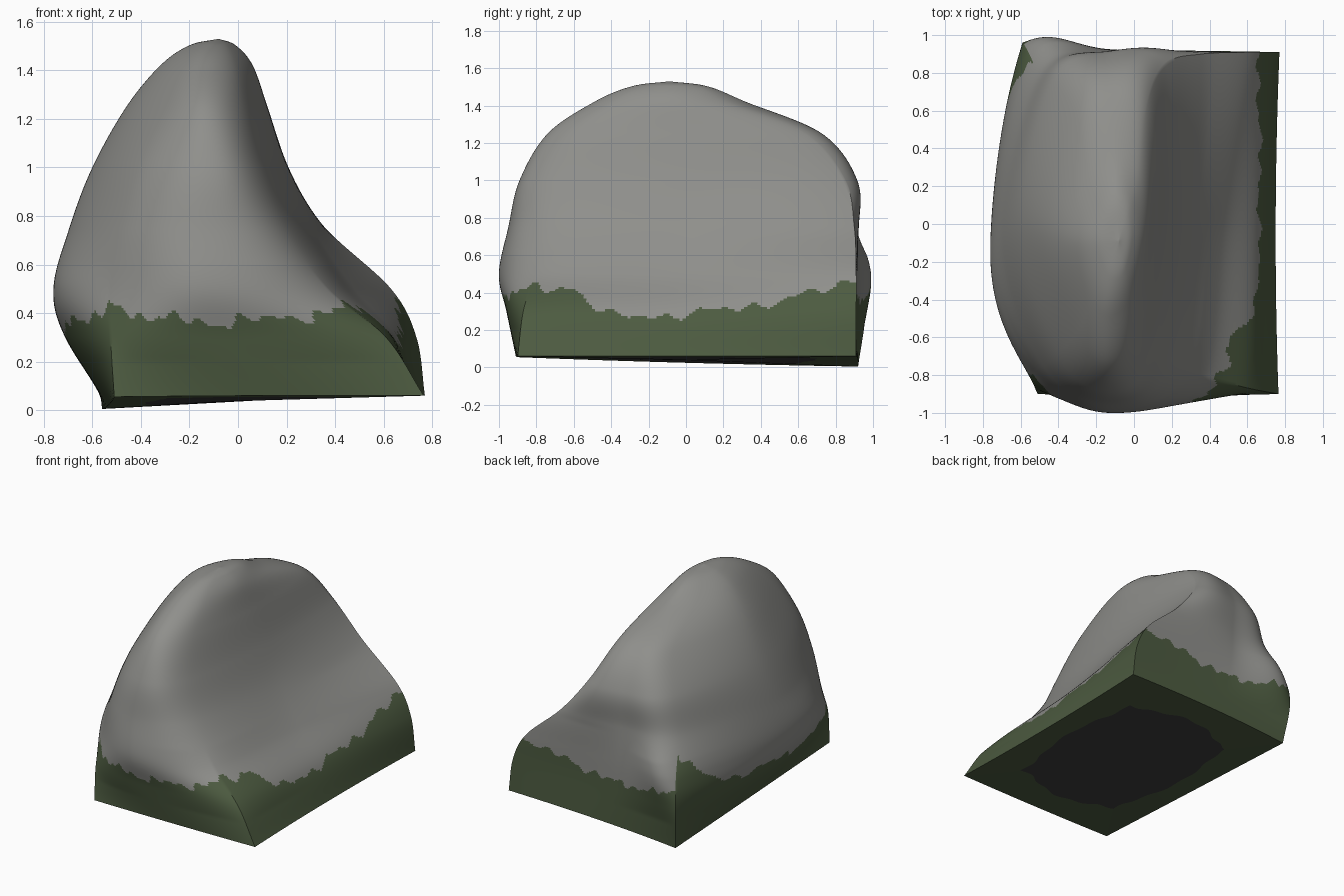
import bpy, math
from mathutils import Vector

if "Cube" in bpy.data.objects:
    bpy.data.objects.remove(bpy.data.objects["Cube"])

# Material colours
def material(name, rgb):
    m = bpy.data.materials.new(name)
    m.diffuse_color = (*rgb, 1)
    m.use_nodes = True
    m.node_tree.nodes["Principled BSDF"].inputs["Base Color"].default_value = m.diffuse_color
    return m

rock = material("grey rock", (0.275, 0.275, 0.26))
moss = material("moss green", (0.074, 0.105, 0.052))
under = material("dark underside", (0.048, 0.048, 0.048))

# Eight upright guide curves: x, y at each height, going round the boulder
HEIGHTS = [0.06, 0.3, 0.5, 0.75, 1.0, 1.25, 1.42]
GUIDES = [
    [(-.51, -.90), (-.525, -.86), (-.53, -.78), (-.48, -.75), (-.41, -.69), (-.30, -.57), (-.22, -.40)],  # front left
    [(.10, -.91), (-.06, -.96), (-.13, -1.0), (-.14, -.95), (-.13, -.89), (-.13, -.74), (-.12, -.49)],    # front
    [(.765, -.90), (.61, -.87), (.37, -.81), (.19, -.76), (.09, -.70), (.03, -.56), (-.01, -.38)],        # front right
    [(.75, 0.0), (.655, 0.0), (.48, .02), (.31, .05), (.20, .08), (.12, .05), (.06, -.06)],               # right
    [(.77, .91), (.735, .91), (.63, .91), (.36, .90), (.17, .85), (.07, .64), (.02, .22)],                # back right
    [(.05, .92), (-.05, .92), (-.10, .92), (-.12, .91), (-.13, .90), (-.13, .72), (-.10, .32)],           # back
    [(-.56, .92), (-.59, .96), (-.57, .93), (-.50, .80), (-.43, .76), (-.31, .58), (-.23, .20)],          # back left
    [(-.53, 0.0), (-.71, -.10), (-.76, -.18), (-.695, -.06), (-.60, 0.0), (-.46, -.03), (-.32, -.08)],    # left
]
BASE_Z = [.055, .06, .06, .06, .06, .045, .005, .025]
MOSS_Z = [.43, .36, .43, .28, .49, .35, .46, .33]
TOP = Vector((-.08, -.09, 1.53))
SEG, ROWS = 52, 18
N = 8 * SEG

def spline(a, b, c, d, t):
    return 0.5 * (2 * b + (c - a) * t + (2 * a - 5 * b + 4 * c - d) * t ** 2
                  + (3 * b - a - 3 * c + d) * t ** 3)

def column(i):
    pts = [Vector((x, y, z)) for (x, y), z in zip(GUIDES[i], HEIGHTS)]
    pts[0].z = BASE_Z[i]
    shoulder = TOP.lerp(pts[-1], 0.5)
    shoulder.z = 1.503
    pts += [shoulder, TOP.copy()]
    p = [2 * pts[0] - pts[1]] + pts + [2 * pts[-1] - pts[-2]]
    out = []
    for k in range(len(pts) - 1):
        out += [spline(*p[k:k + 4], j / ROWS) for j in range(ROWS)]
    return out

columns = [column(i) for i in range(8)]
rows = len(columns[0])

# Sharp box corners low down melt into a round outline higher up
def ring(r):
    c = [col[r] for col in columns]
    out = []
    for i in range(8):
        # the back right corner stays square further up than the others
        limit, fade = (1.3, 0.6) if i in (3, 4) else (0.6, 0.4)
        sharp = max(0.0, min(1.0, (limit - c[1].z) / fade))
        a, b, d, e = (c[(i + k) % 8] for k in (-1, 0, 1, 2))
        for j in range(SEG):
            t = j / SEG
            soft = spline(a, b, d, e, t)
            if i % 2 == 0:   # corner towards mid side: parabola through corner, mid, corner
                h, p, m, q = t / 2, b, d, e
            else:
                h, p, m, q = 0.5 + t / 2, a, b, d
            hard = p * (2 * (h - .5) * (h - 1)) + m * (4 * h * (1 - h)) + q * (2 * h * (h - .5))
            out.append(soft.lerp(hard, sharp))
    return out

# Ragged upper edge of the moss, highest at the corners
def moss_line(n):
    i, t = divmod(n / SEG, 1)
    i = int(i)
    w = t ** 0.6 if i % 2 == 0 else 1 - (1 - t) ** 0.6
    if i == 2:               # broad patch on the front right corner
        w = max(0.0, min(1.0, (t - .3) / .2))
    z = MOSS_Z[i] * (1 - w) + MOSS_Z[(i + 1) % 8] * w
    if i == 6:               # tall patch beside the back left corner
        z += .2 * max(0.0, 1 - t / .35)
    a = 2 * math.pi * n / N
    return z + .014 * math.sin(13 * a + 1) + .012 * math.sin(29 * a) + .012 * math.sin(47 * a + 2)

# Boulder side surface
verts, faces, mats = [], [], []
for r in range(rows):
    verts += ring(r)
for r in range(rows - 1):
    for n in range(N):
        m = (n + 1) % N
        f = (r * N + n, r * N + m, (r + 1) * N + m, (r + 1) * N + n)
        faces.append(f)
        z = sum(verts[k].z for k in f) / 4
        mats.append(1 if z < moss_line(n) else 0)

# Rounded peak
apex = len(verts)
verts.append(TOP)
for n in range(N):
    faces.append(((rows - 1) * N + n, (rows - 1) * N + (n + 1) % N, apex))
    mats.append(0)

# Underside: moss rim around a dark bare patch
centre = Vector((.08, 0, .04))
prev = 0
for s in (0.85, 0.7, 0.35):
    start = len(verts)
    for n in range(N):
        k = s
        if s == 0.7:
            a = 2 * math.pi * n / N
            k = s - .06 * math.cos(4 * a) + .01 * math.sin(17 * a)
        verts.append(centre.lerp(verts[n], k))
    for n in range(N):
        m = (n + 1) % N
        faces.append((prev + m, prev + n, start + n, start + m))
        mats.append(2 if s == 0.35 else 1)
    prev = start
verts.append(centre)
for n in range(N):
    faces.append((prev + (n + 1) % N, prev + n, len(verts) - 1))
    mats.append(2)

mesh = bpy.data.meshes.new("mossy_boulder")
mesh.from_pydata([tuple(v) for v in verts], [], faces)
for m in (rock, moss, under):
    mesh.materials.append(m)
mesh.polygons.foreach_set("material_index", mats)
mesh.update()
boulder = bpy.data.objects.new("mossy_boulder", mesh)
bpy.context.collection.objects.link(boulder)
bpy.context.view_layer.objects.active = boulder
boulder.select_set(True)
bpy.ops.object.shade_smooth_by_angle(angle=math.radians(32))
